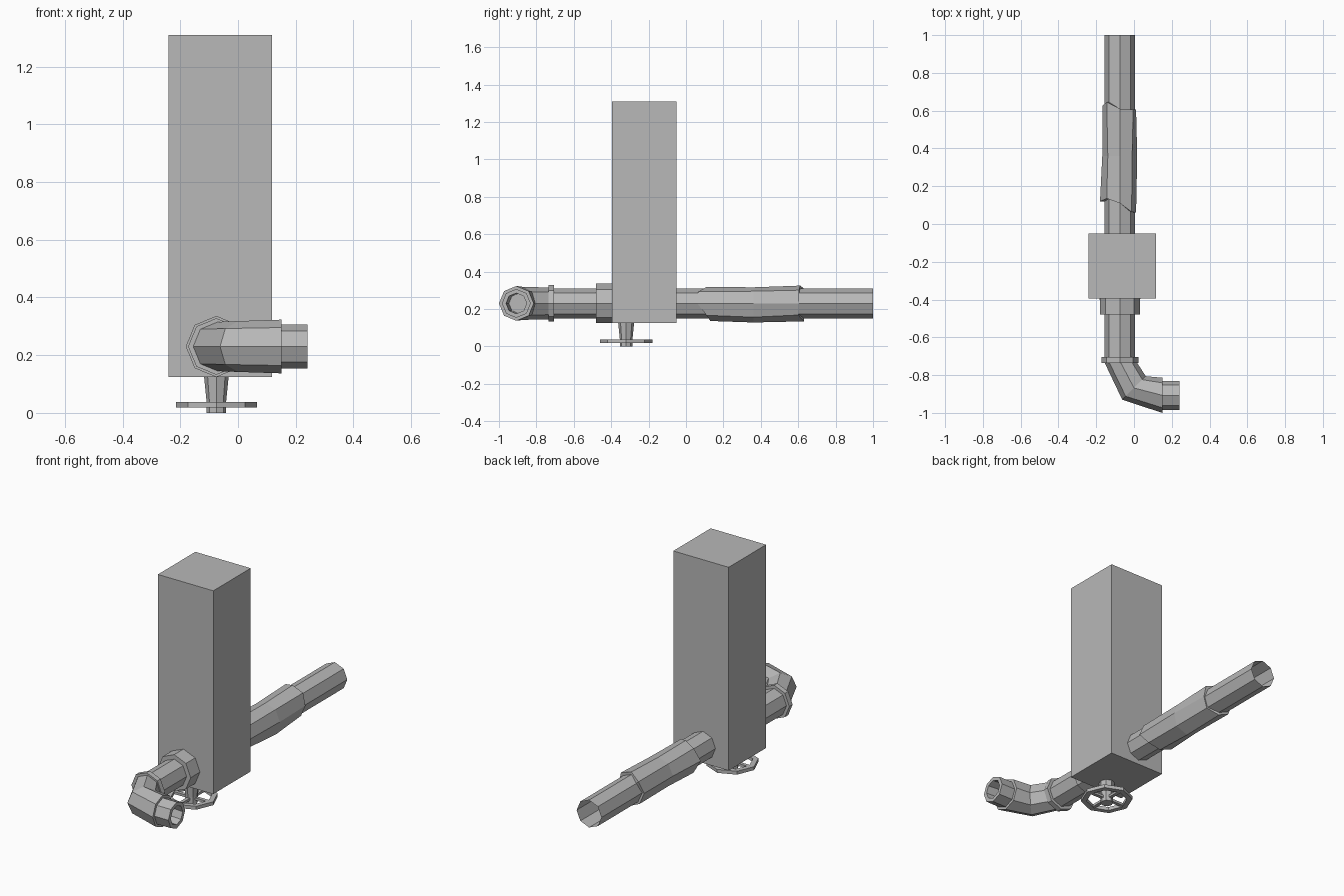
import bpy, bmesh, math
from mathutils import Vector

cube = bpy.data.objects.get("Cube")
if cube:
    bpy.data.objects.remove(cube, do_unlink=True)

SIDES = 8
PIPE_X, PIPE_Z = -0.075, 0.23
WHEEL_Y = -0.32

grey = bpy.data.materials.new("plain grey")
grey.use_nodes = True
colour = (0.48, 0.48, 0.48, 1)
grey.diffuse_color = colour
grey.node_tree.nodes["Principled BSDF"].inputs["Base Color"].default_value = colour


def finish(bm, name):
    bmesh.ops.recalc_face_normals(bm, faces=bm.faces)
    mesh = bpy.data.meshes.new(name)
    bm.to_mesh(mesh)
    bm.free()
    mesh.materials.append(grey)
    obj = bpy.data.objects.new(name, mesh)
    bpy.context.collection.objects.link(obj)
    return obj


def box(name, low, high):
    bm = bmesh.new()
    bmesh.ops.create_cube(bm, size=1)
    for v in bm.verts:
        v.co = Vector([(a + b) / 2 + c * (b - a) for a, b, c in zip(low, high, v.co)])
    return finish(bm, name)


def ring(centre, axis, radii, shifts=(0,) * SIDES):
    """Octagon across an axis, corner upwards; shifts slide corners along it."""
    centre, axis = Vector(centre), Vector(axis).normalized()
    up = Vector((0, 1, 0)) if abs(axis.z) > 0.9 else Vector((0, 0, 1))
    side = axis.cross(up)
    if isinstance(radii, float):
        radii = (radii,) * SIDES
    points = []
    for k in range(SIDES):
        a = math.tau * k / SIDES
        points.append(centre + axis * shifts[k] + (up * math.cos(a) + side * math.sin(a)) * radii[k])
    return points


def loft(name, rings, cap_start=False, cap_end=False, closed=False):
    bm = bmesh.new()
    loops = [[bm.verts.new(p) for p in r] for r in rings]
    pairs = list(zip(loops, loops[1:]))
    if closed:
        pairs.append((loops[-1], loops[0]))
    for a, b in pairs:
        for k in range(SIDES):
            n = (k + 1) % SIDES
            bm.faces.new((a[k], a[n], b[n], b[k]))
    if cap_start:
        bm.faces.new(loops[0])
    if cap_end:
        bm.faces.new(loops[-1])
    return finish(bm, name)


def along_pipe(y, r, shifts=(0,) * SIDES):
    return ring((PIPE_X, y, PIPE_Z), (0, 1, 0), r, shifts)


def upright(z, r):
    return ring((PIPE_X, WHEEL_Y, z), (0, 0, 1), r)


# Tall post and the long pipe through its foot
box("tall_block", (-0.24, -0.395, 0.125), (0.117, -0.05, 1.31))
loft("main_pipe", [along_pipe(-0.72, 0.08), along_pipe(1.0, 0.08)])

# Collars on the front length of pipe
for name, start, end, radius in (("block_collar", -0.48, -0.39, 0.106),
                                 ("elbow_collar", -0.735, -0.705, 0.098)):
    loft(name, [along_pipe(start, radius), along_pipe(end, radius)], True, True)

# Elbow turning to the left, ending in a hollow nozzle
END_Y = -0.907
sideways = (1, 0, 0)
loft("elbow", [
    along_pipe(-0.725, 0.085)[:1] + along_pipe(-0.725, 0.085)[:0:-1],
    ring((0.0, -0.868, PIPE_Z), (1, -1, 0), 0.088),
    ring((0.15, END_Y, PIPE_Z), sideways, 0.093),
    ring((0.15, END_Y, PIPE_Z), sideways, 0.077),
    ring((0.24, END_Y, PIPE_Z), sideways, 0.077),
    ring((0.24, END_Y, PIPE_Z), sideways, 0.055),
    ring((0.06, END_Y + 0.015, PIPE_Z), sideways, 0.055),
], cap_end=True)

# Ragged wrapping around the rear pipe
front_edge = (0.05, 0.005, 0.0, 0.05, 0.07, 0.08, 0.06, 0.075)
back_edge = (0.01, 0.005, 0.005, 0.0, 0.03, 0.03, 0.025, 0.045)
front_r = (0.088, 0.088, 0.086, 0.09, 0.094, 0.1, 0.105, 0.098)
middle_r = (0.086, 0.092, 0.092, 0.104, 0.102, 0.092, 0.093, 0.09)
back_r = (0.095, 0.1, 0.086, 0.088, 0.096, 0.094, 0.093, 0.098)
loft("pipe_wrapping", [
    along_pipe(0.06, 0.078, front_edge),
    along_pipe(0.06, front_r, front_edge),
    along_pipe(0.36, middle_r),
    along_pipe(0.6, back_r, back_edge),
    along_pipe(0.6, 0.078, back_edge),
])

# Valve stem, hub and handwheel below the block
loft("valve_stem", [upright(0.13, 0.043), upright(0.03, 0.033)], True, True)
loft("wheel_hub", [upright(0.04, 0.034), upright(0.0, 0.034)], True, True)
loft("handwheel_rim", [upright(0.018, 0.14), upright(0.038, 0.14),
                       upright(0.038, 0.11), upright(0.018, 0.11)], closed=True)
for name, dx, dy in (("wheel_spoke_across", 0.12, 0.01), ("wheel_spoke_along", 0.01, 0.12)):
    box(name, (PIPE_X - dx, WHEEL_Y - dy, 0.021), (PIPE_X + dx, WHEEL_Y + dy, 0.035))
